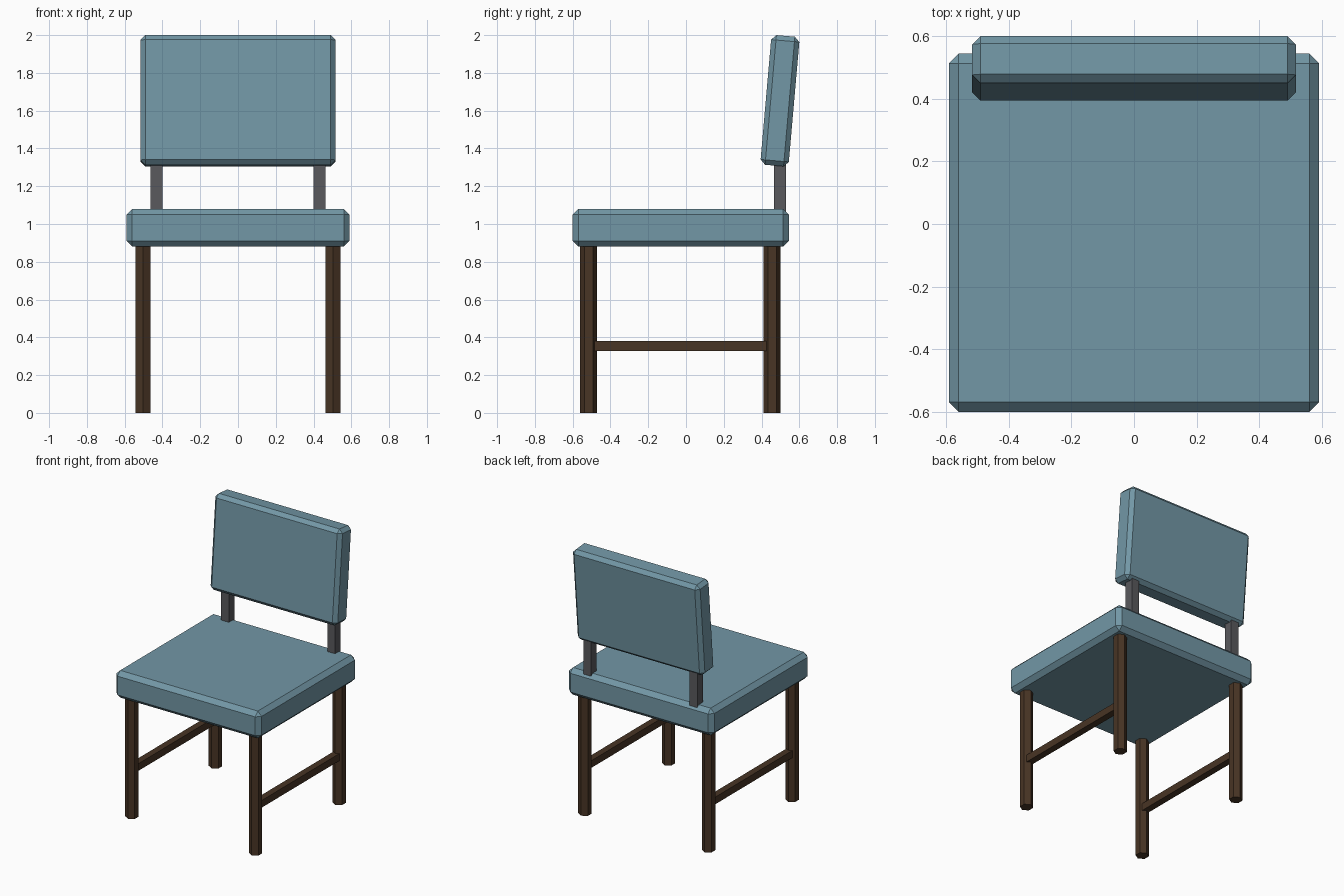
import bpy
from math import radians

if "Cube" in bpy.data.objects:
    bpy.data.objects.remove(bpy.data.objects["Cube"])


def material(name, color):
    m = bpy.data.materials.new(name)
    m.diffuse_color = (*color, 1)
    m.use_nodes = True
    m.node_tree.nodes["Principled BSDF"].inputs["Base Color"].default_value = m.diffuse_color
    return m


FABRIC = material("blue_fabric", (0.17, 0.31, 0.38))
WOOD = material("dark_wood", (0.065, 0.035, 0.018))
METAL = material("dark_metal", (0.10, 0.10, 0.11))


def box(name, center, size, mat, chamfer=0, tilt=0):
    bpy.ops.mesh.primitive_cube_add(size=1, location=center)
    ob = bpy.context.object
    ob.name = name
    ob.scale = size
    bpy.ops.object.transform_apply(location=False, rotation=False, scale=True)
    ob.rotation_euler.x = tilt
    ob.data.materials.append(mat)
    if chamfer:
        bev = ob.modifiers.new("chamfer", 'BEVEL')
        bev.width = chamfer
        bev.segments = 1
    return ob


def leg(name, x, y):
    # hexagonal leg, reaching slightly into the seat
    bpy.ops.mesh.primitive_cylinder_add(vertices=6, radius=0.045, depth=0.9,
                                        location=(x, y, 0.45))
    ob = bpy.context.object
    ob.name = name
    ob.data.materials.append(WOOD)


# Cushions
box("seat", (0, -0.028, 0.98), (1.182, 1.145, 0.20), FABRIC, 0.031)
box("backrest", (0, 0.4975, 1.6525), (1.034, 0.15, 0.689), FABRIC, 0.026,
    radians(-5))

# Legs, side stretchers and backrest posts on both sides
for side, s in (("left", -1), ("right", 1)):
    leg(f"front_leg_{side}", s * 0.503, -0.515)
    leg(f"back_leg_{side}", s * 0.503, 0.456)
    box(f"stretcher_{side}", (s * 0.503, -0.029, 0.353), (0.05, 0.97, 0.053), WOOD)
    box(f"back_post_{side}", (s * 0.432, 0.498, 1.2), (0.062, 0.064, 0.40), METAL)
